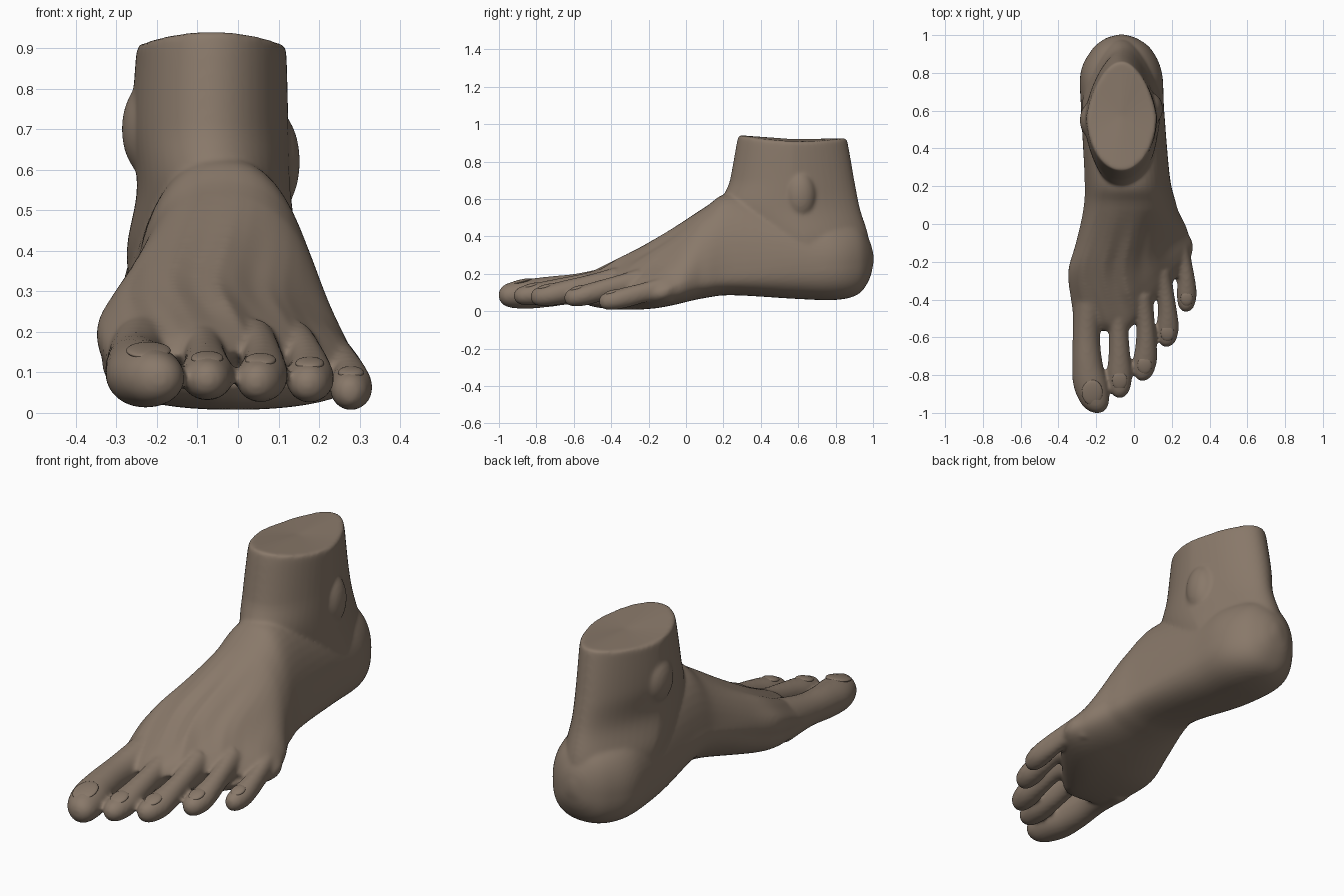
import bpy, bmesh, math
from mathutils import Matrix, Vector

if "Cube" in bpy.data.objects:
    bpy.data.objects.remove(bpy.data.objects["Cube"])

skin = bpy.data.materials.new("skin brown")
skin.diffuse_color = (0.25, 0.19, 0.143, 1)
skin.use_nodes = True
skin.node_tree.nodes["Principled BSDF"].inputs["Base Color"].default_value = skin.diffuse_color
N = 48
ANGLES = [2 * math.pi * i / N for i in range(N)]


def resample(rows, steps=6):
    """Catmull-Rom interpolation between section rows."""
    out = []
    for i in range(len(rows) - 1):
        p = [rows[max(0, min(len(rows) - 1, i + k))] for k in (-1, 0, 1, 2)]
        for s in range(steps):
            t = s / steps
            out.append([0.5 * (2 * b + (c - a) * t + (2 * a - 5 * b + 4 * c - d) * t * t
                               + (3 * b - a - 3 * c + d) * t ** 3) for a, b, c, d in zip(*p)])
    return out + [list(rows[-1])]


def loft(bm, rows, ring):
    """Skin closed rings and cap both ends with fans."""
    loops = [[bm.verts.new(co) for co in ring(*r)] for r in resample(rows)]
    faces = []
    for a, b in zip(loops, loops[1:]):
        faces += [bm.faces.new((a[i - 1], a[i], b[i], b[i - 1])) for i in range(N)]
    for lp in (loops[0], loops[-1]):
        mid = bm.verts.new(sum((v.co for v in lp), Vector()) / N)
        faces += [bm.faces.new((lp[i - 1], lp[i], mid)) for i in range(N)]
    bmesh.ops.recalc_face_normals(bm, faces=faces)


def spow(v, p):
    return math.copysign(abs(v) ** p, v)


def bump(y, centre, width):
    return math.exp(-((y - centre) / width) ** 2)


def body_ring(y, x0, x1, zb, zt):
    shear = min(1.1, max(0, 1.85 * (0.08 - y)))   # toe line slants back outward
    skew = -0.085 * bump(y, -0.27, 0.3)           # instep ridge leans inward
    arch = 0.10 * bump(y, 0.18, 0.28)             # raised inner sole
    zm = min(0.27, 0.17 + 0.13 * y)
    pts = []
    for a in ANGLES:
        c, s = math.cos(a), math.sin(a)
        x = (x0 + x1) / 2 + (x1 - x0) / 2 * spow(c, 0.85)
        if s > 0:
            z = zm + (zt - zm) * s
            # shallow tendon ridges over the instep
            z += 0.008 * s * math.cos((x + 0.08) * 2 * math.pi / 0.125) * min(1, shear * 2)
            x += skew * s
        else:
            z = zm + (zm - zb) * spow(s, 0.7)
        z += arch * max(0, -c) ** 1.2 * min(1, max(0, 1 - s / 0.3))
        pts.append((x, y + shear * max(0, x + 0.03), z))
    return pts


def leg_ring(z, x0, x1, y0, y1):
    dip = 0.3 * min(1, max(0, (z - 0.7) / 0.17))  # the rim rises at front and back
    pts = []
    for a in ANGLES:
        c, s = math.cos(a), math.sin(a)
        y = (y0 + y1) / 2 + (y1 - y0) / 2 * s
        x = (x0 + x1) / 2 + (x1 - x0) / 2 * c * (1 - 0.22 * max(0, s))
        pts.append((x, y, z + dip * (y - 0.62) ** 2))
    return pts


def toe_ring(x, y, z, rx, rz):
    return [(x + rx * math.cos(a), y, z + rz * math.sin(a)) for a in ANGLES]


def ball(bm, loc, size, tilt=0.0):
    m = Matrix.Translation(loc) @ Matrix.Rotation(tilt, 4, 'X') @ Matrix.Diagonal((*size, 1))
    bmesh.ops.create_uvsphere(bm, u_segments=32, v_segments=16, radius=1, matrix=m)


def finish(name, bm):
    me = bpy.data.meshes.new(name)
    bm.to_mesh(me)
    bm.free()
    me.materials.append(skin)
    me.shade_smooth()
    ob = bpy.data.objects.new(name, me)
    bpy.context.collection.objects.link(ob)
    return ob


foot = bmesh.new()

# sole, instep and heel: y, x0, x1, bottom, top
loft(foot, [
    (-0.57, -0.27, 0.27, 0.07, 0.15),
    (-0.52, -0.31, 0.31, 0.03, 0.20),
    (-0.40, -0.325, 0.31, 0.01, 0.26),
    (-0.25, -0.335, 0.29, 0.01, 0.335),
    (-0.10, -0.30, 0.27, 0.03, 0.425),
    (0.10, -0.265, 0.225, 0.07, 0.555),
    (0.25, -0.262, 0.19, 0.085, 0.63),
    (0.60, -0.28, 0.16, 0.065, 0.55),
    (0.80, -0.283, 0.148, 0.06, 0.50),
    (0.92, -0.225, 0.095, 0.09, 0.46),
    (0.98, -0.155, 0.02, 0.17, 0.38),
    (1.003, -0.08, -0.05, 0.26, 0.30),
], body_ring)

# ankle: z, x0, x1, y0, y1
loft(foot, [
    (0.25, -0.26, 0.14, 0.40, 0.985),
    (0.40, -0.275, 0.145, 0.30, 0.975),
    (0.55, -0.25, 0.13, 0.19, 0.93),
    (0.70, -0.262, 0.125, 0.235, 0.90),
    (0.88, -0.252, 0.12, 0.275, 0.865),
    (0.907, -0.245, 0.113, 0.285, 0.857),
], leg_ring)

# ankle bones
ball(foot, (0.085, 0.61, 0.62), (0.068, 0.085, 0.13))
ball(foot, (-0.215, 0.55, 0.70), (0.072, 0.10, 0.12))

# toes: root, tip, half width, half height, sideways bow
toes = [
    ((-0.235, -0.40, 0.13), (-0.195, -1.0, 0.085), 0.092, 0.079, -0.035),
    ((-0.09, -0.42, 0.15), (-0.076, -0.92, 0.082), 0.066, 0.060, 0.005),
    ((0.04, -0.38, 0.15), (0.045, -0.83, 0.077), 0.063, 0.060, 0.022),
    ((0.14, -0.25, 0.15), (0.172, -0.65, 0.072), 0.059, 0.056, 0.02),
    ((0.235, -0.08, 0.12), (0.275, -0.465, 0.052), 0.053, 0.054, 0.02),
]
# shared toe outline: position along the toe, width, height
outline = [(0, 0.95, 1.4), (0.3, 0.79, 1.03), (0.55, 0.87, 1.03), (0.75, 1, 1),
           (0.9, 0.84, 0.85), (0.97, 0.55, 0.6), (1, 0.2, 0.25)]


def toe_point(root, tip, bow, t):
    p = Vector(root).lerp(Vector(tip), t)
    p.x += bow * math.sin(math.pi * t)
    p.z = root[2] + (tip[2] - root[2]) * t * t * (3 - 2 * t)
    return p


for i, (root, tip, w, h, bow) in enumerate(toes):
    loft(foot, [(*toe_point(root, tip, bow, t), w * a, h * b) for t, a, b in outline], toe_ring)
    # toenail set into the top of the toe
    nail = bmesh.new()
    spot = toe_point(root, tip, bow, 0.82) + Vector((0, 0, h * 0.94 - 0.009))
    ball(nail, spot, (w * 0.6, w * 0.75, 0.013), 0.25)
    finish(f"toenail_{i + 1}", nail)

# fuse the parts into one soft skin
foot_ob = finish("foot", foot)
fuse = foot_ob.modifiers.new("fuse", 'REMESH')
fuse.mode = 'VOXEL'
fuse.voxel_size = 0.009
fuse.use_smooth_shade = True
soft = foot_ob.modifiers.new("soften", 'SMOOTH')
soft.factor = 0.5
soft.iterations = 10
